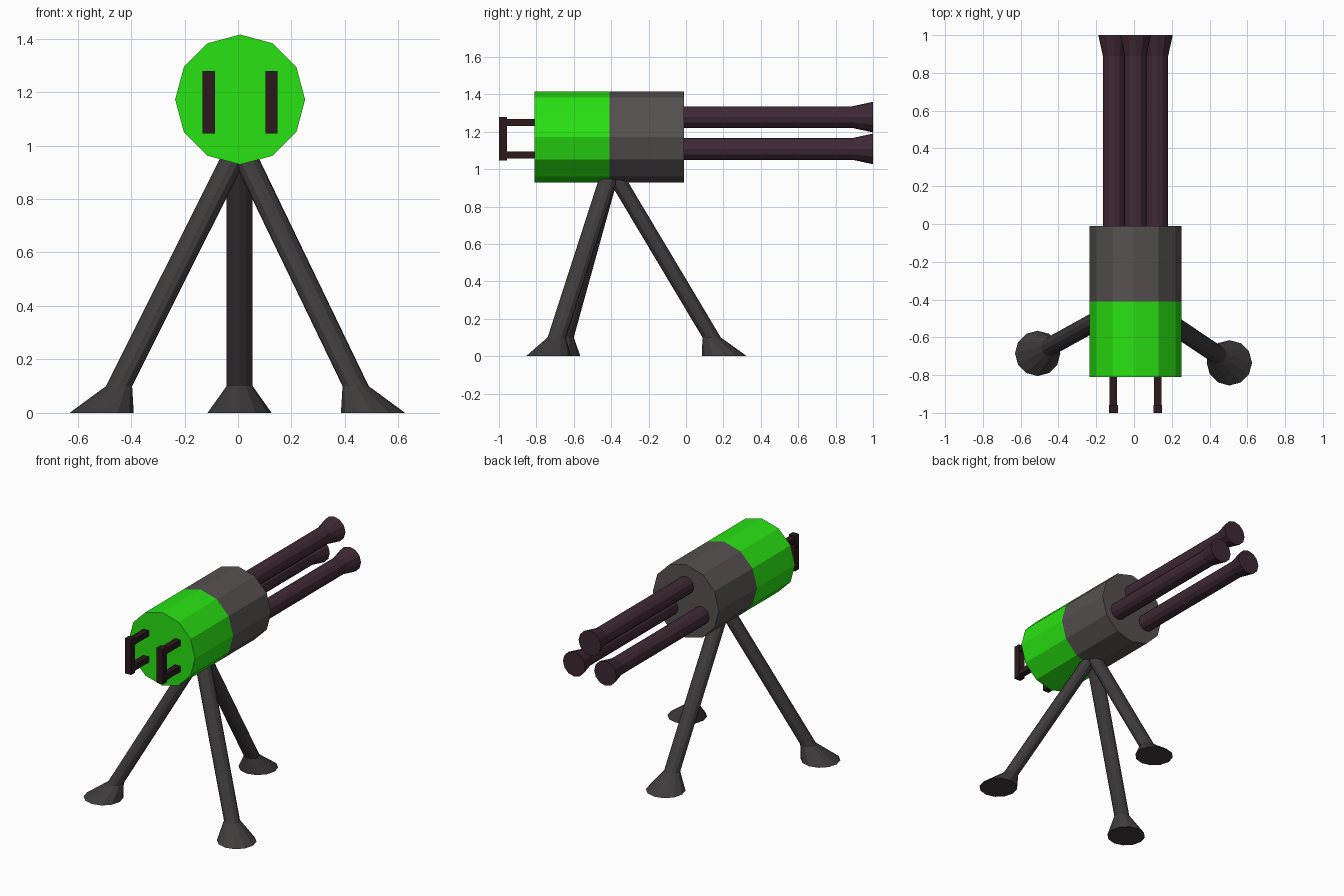
import bpy, bmesh
from math import sin, cos, pi
from mathutils import Vector, Matrix

if "Cube" in bpy.data.objects:
    bpy.data.objects.remove(bpy.data.objects["Cube"])


def material(name, rgb):
    m = bpy.data.materials.new(name)
    m.diffuse_color = (*rgb, 1)
    m.use_nodes = True
    m.node_tree.nodes["Principled BSDF"].inputs["Base Color"].default_value = m.diffuse_color
    return m


GREEN = material("green", (0.022, 0.76, 0.006))
GREY = material("warm_grey", (0.095, 0.083, 0.082))
DARK = material("dark_grey", (0.05, 0.045, 0.046))
PURPLE = material("dark_purple", (0.05, 0.022, 0.036))
BROWN = material("dark_brown", (0.026, 0.010, 0.013))


def finish(name, bm, mat):
    bmesh.ops.recalc_face_normals(bm, faces=bm.faces)
    me = bpy.data.meshes.new(name)
    bm.to_mesh(me)
    bm.free()
    me.materials.append(mat)
    ob = bpy.data.objects.new(name, me)
    bpy.context.collection.objects.link(ob)
    return ob


def loft(name, rings, u, v, mat, sides=12):
    """Skin round rings (centre, radius) lying in the u-v plane, capped at both ends."""
    bm = bmesh.new()
    u, v = Vector(u), Vector(v)
    loops = []
    for centre, r in rings:
        loops.append([bm.verts.new(Vector(centre) + r * (cos(2 * pi * i / sides) * u
                      + sin(2 * pi * i / sides) * v)) for i in range(sides)])
    for a, b in zip(loops, loops[1:]):
        for i in range(sides):
            j = (i + 1) % sides
            bm.faces.new((a[i], a[j], b[j], b[i]))
    bm.faces.new(loops[0])
    bm.faces.new(loops[-1])
    return finish(name, bm, mat)


def add_box(bm, lo, hi):
    lo, hi = Vector(lo), Vector(hi)
    bmesh.ops.create_cube(bm, size=1, matrix=Matrix.Translation((lo + hi) / 2)
                          @ Matrix.Diagonal((*(hi - lo), 1)))


X, Y, Z = (1, 0, 0), (0, 1, 0), (0, 0, 1)
CX, CZ = 0.008, 1.172

# Drum body: green breech and grey front housing
loft("breech_drum", [((CX, -0.81, CZ), 0.243), ((CX, -0.41, CZ), 0.243)], X, Z, GREEN)
loft("barrel_housing", [((CX, -0.41, CZ), 0.243), ((CX, -0.01, CZ), 0.243)], X, Z, GREY)

# Three barrels with flared muzzles
for name, dx, z in (("top", 0, 1.278), ("left", -0.115, 1.108), ("right", 0.115, 1.108)):
    x = CX + dx
    loft(name + "_barrel", [((x, -0.03, z), 0.058), ((x, 0.89, z), 0.058),
                            ((x, 1.0, z), 0.082)], X, Z, PURPLE)

# Two bracket-shaped grip handles
for name, dx in (("left", -0.117), ("right", 0.117)):
    x = CX + dx
    bm = bmesh.new()
    add_box(bm, (x - 0.023, -1.0, 1.045), (x + 0.023, -0.957, 1.278))
    for z in (1.075, 1.249):
        add_box(bm, (x - 0.02, -0.957, z - 0.019), (x + 0.02, -0.80, z + 0.019))
    finish(name + "_handle", bm, BROWN)

# Tripod legs: sheared tubes flaring into flat feet
APEX = Vector((0.006, -0.40, 1.0))
for name, ankle, foot in (("rear", (0.006, 0.137, 0.1), (0.006, 0.205, 0)),
                          ("left", (-0.445, -0.649, 0.1), (-0.51, -0.685, 0)),
                          ("right", (0.44, -0.691, 0.1), (0.505, -0.735, 0))):
    loft(name + "_leg", [(APEX, 0.049), (ankle, 0.049), (foot, 0.12)], X, Y, DARK)
